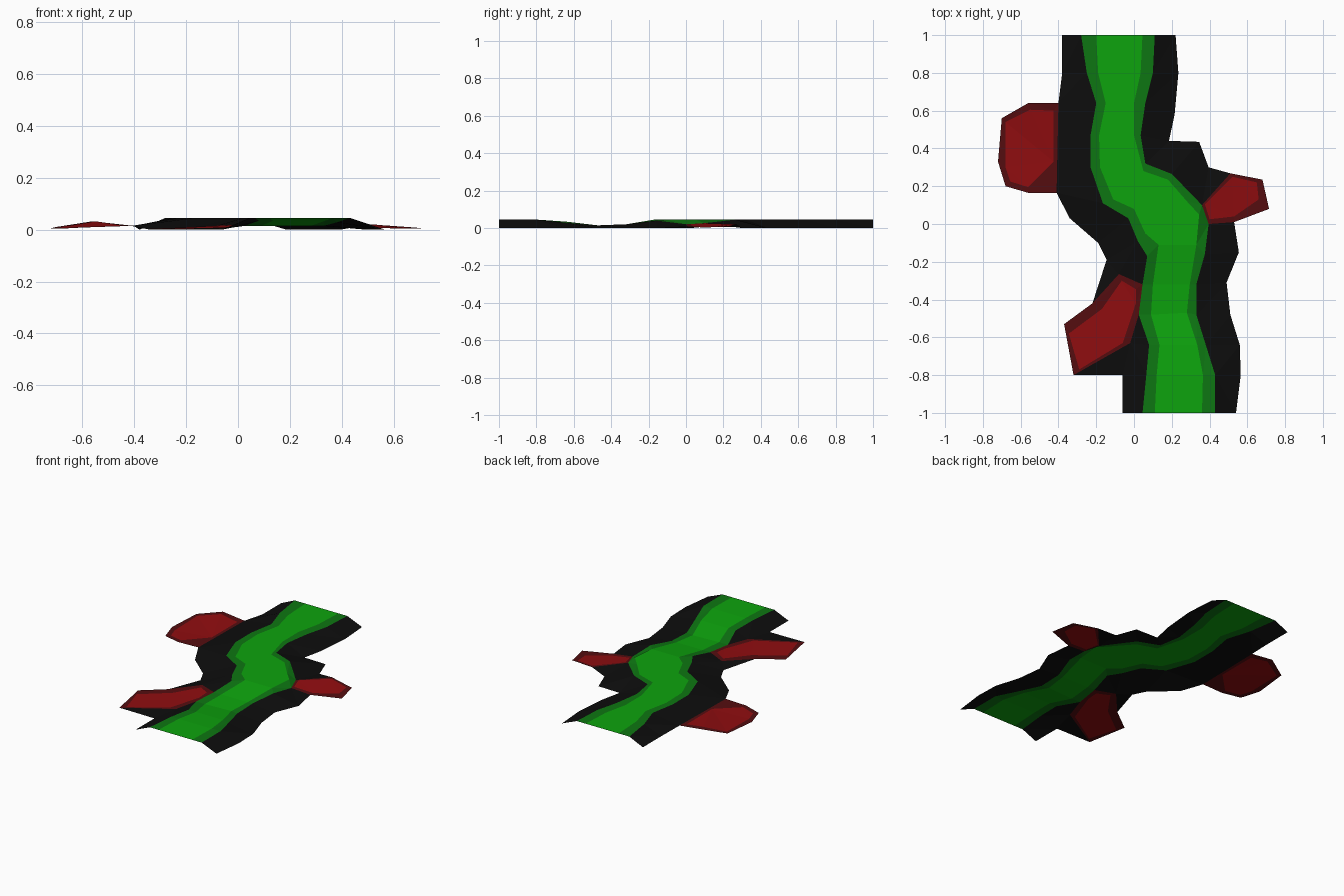
import bpy
import bmesh

cube = bpy.data.objects.get("Cube")
if cube:
    bpy.data.objects.remove(cube, do_unlink=True)


def make_material(name, rgb):
    mat = bpy.data.materials.new(name)
    mat.use_nodes = True
    color = (*rgb, 1)
    mat.diffuse_color = color
    mat.node_tree.nodes["Principled BSDF"].inputs["Base Color"].default_value = color
    return mat


black = make_material("black", (.004, .004, .004))
light_green = make_material("light green", (.004, .37, .004))
dark_green = make_material("dark green", (.004, .18, .006))
red = make_material("red", (.28, .004, .005))
dark_red = make_material("dark red", (.09, .004, .005))


def make_sheet(name, mat, polygons):
    """Open sheet from polygons of points, triangulated and facing up."""
    bm = bmesh.new()
    for points in polygons:
        bm.faces.new([bm.verts.new(p) for p in points])
    bmesh.ops.remove_doubles(bm, verts=bm.verts[:], dist=.0005)
    bmesh.ops.triangulate(bm, faces=bm.faces[:])
    bm.normal_update()
    bmesh.ops.reverse_faces(bm, faces=[f for f in bm.faces if f.normal.z < 0])
    mesh = bpy.data.meshes.new(name)
    bm.to_mesh(mesh)
    bm.free()
    mesh.materials.append(mat)
    obj = bpy.data.objects.new(name, mesh)
    bpy.context.collection.objects.link(obj)
    return obj


def strip(rail_a, rail_b, closed=False):
    """Quads between two rails with the same number of points."""
    count = len(rail_a)
    steps = range(count if closed else count - 1)
    return [(rail_a[i], rail_a[(i + 1) % count], rail_b[(i + 1) % count], rail_b[i])
            for i in steps]


def lift(points, heights):
    return [(x, y, z) for (x, y), z in zip(points, heights)]


# Ridge heights along the path, back to front, with a dip near the front
ridge = [.045] * 9 + [.02, .014, .034, .045, .045]
right_ridge = list(ridge)
right_ridge[6:9] = [.026, .02, .04]
right_ridge[11] = .028

# Four rails bounding the winding path
left_bank = lift([(-.28, 1), (-.25, .8), (-.2, .64), (-.23, .47), (-.23, .3),
                  (-.165, .11), (-.03, .03), (.02, -.09), (.07, -.17), (.045, -.32),
                  (.025, -.48), (.08, -.64), (.065, -.8), (.045, -1)], ridge)
left_inner = lift([(-.2, 1), (-.19, .8), (-.15, .64), (-.185, .47), (-.18, .3),
                   (-.11, .13), (0, .08), (.06, -.05), (.13, -.11), (.1, -.32),
                   (.09, -.48), (.135, -.64), (.12, -.8), (.11, -1)], ridge)
right_inner = lift([(.045, 1), (.035, .8), (0, .64), (0, .47), (.05, .28),
                    (.18, .235), (.28, .12), (.345, .05), (.33, -.11), (.295, -.32),
                    (.28, -.47), (.335, -.64), (.365, -.8), (.36, -1)], ridge)
right_bank = lift([(.11, 1), (.1, .8), (.06, .64), (.035, .47), (.06, .32),
                   (.2, .265), (.36, .1), (.395, 0), (.375, -.16), (.33, -.32),
                   (.33, -.48), (.38, -.64), (.43, -.8), (.43, -1)], right_ridge)

make_sheet("path_centre", light_green, strip(left_inner, right_inner))
make_sheet("path_left_edge", dark_green, strip(left_bank, left_inner))
make_sheet("path_right_edge", dark_green, strip(right_inner, right_bank))


# Red side patches: an inner field with a dark rim
def patch(name, outline, field, heights):
    rim, inner = lift(outline, heights), lift(field, heights)
    make_sheet(name + "_rim", dark_red, strip(rim, inner, closed=True))
    make_sheet(name + "_field", red, [inner])
    return rim


back_patch = patch(
    "back_patch",
    [(-.4, .64), (-.56, .64), (-.7, .56), (-.72, .33), (-.68, .2), (-.56, .165), (-.41, .165)],
    [(-.425, .6), (-.55, .605), (-.68, .54), (-.68, .3), (-.655, .225), (-.56, .195), (-.425, .33)],
    [.014, .032, .01, .005, .005, .01, .014])
left_patch = patch(
    "left_patch",
    [(.36, .1), (.51, .268), (.68, .235), (.715, .08), (.53, .01), (.395, 0)],
    [(.375, .105), (.52, .25), (.65, .22), (.66, .13), (.53, .04), (.4, .025)],
    [.026, .02, .008, .004, .006, .02])
front_patch = patch(
    "front_patch",
    [(-.08, -.265), (.045, -.32), (.025, -.48), (-.02, -.63), (-.32, -.8), (-.37, -.53), (-.22, -.42)],
    [(-.065, -.3), (.01, -.345), (.01, -.42), (-.06, -.63), (-.29, -.77), (-.345, -.58), (-.17, -.45)],
    [.015, .02, .014, .008, .002, .002, .008])


# Black slopes from the path down to the ground
def ground(*points):
    return [(x, y, 0) for x, y in points]


make_sheet("right_back_slope", black, [
    ground((-.38, 1), (-.38, .8)) + [back_patch[0], back_patch[-1]]
    + ground((-.34, .03), (-.19, -.1), (-.145, -.19))
    + [front_patch[-1], front_patch[0]] + left_bank[9::-1]])
make_sheet("right_front_slope", black, [
    left_bank[10:] + ground((-.06, -1), (-.06, -.8)) + [front_patch[4], front_patch[3]]])
make_sheet("left_back_slope", black, [
    ground((.22, 1), (.235, .8), (.215, .58), (.185, .44), (.345, .435), (.395, .3))
    + [left_patch[1]] + right_bank[6::-1]])
make_sheet("left_front_slope", black, [
    right_bank[7:] + ground((.54, -1), (.565, -.8), (.56, -.64), (.51, -.48),
                            (.49, -.31), (.555, -.15)) + [left_patch[4]]])
